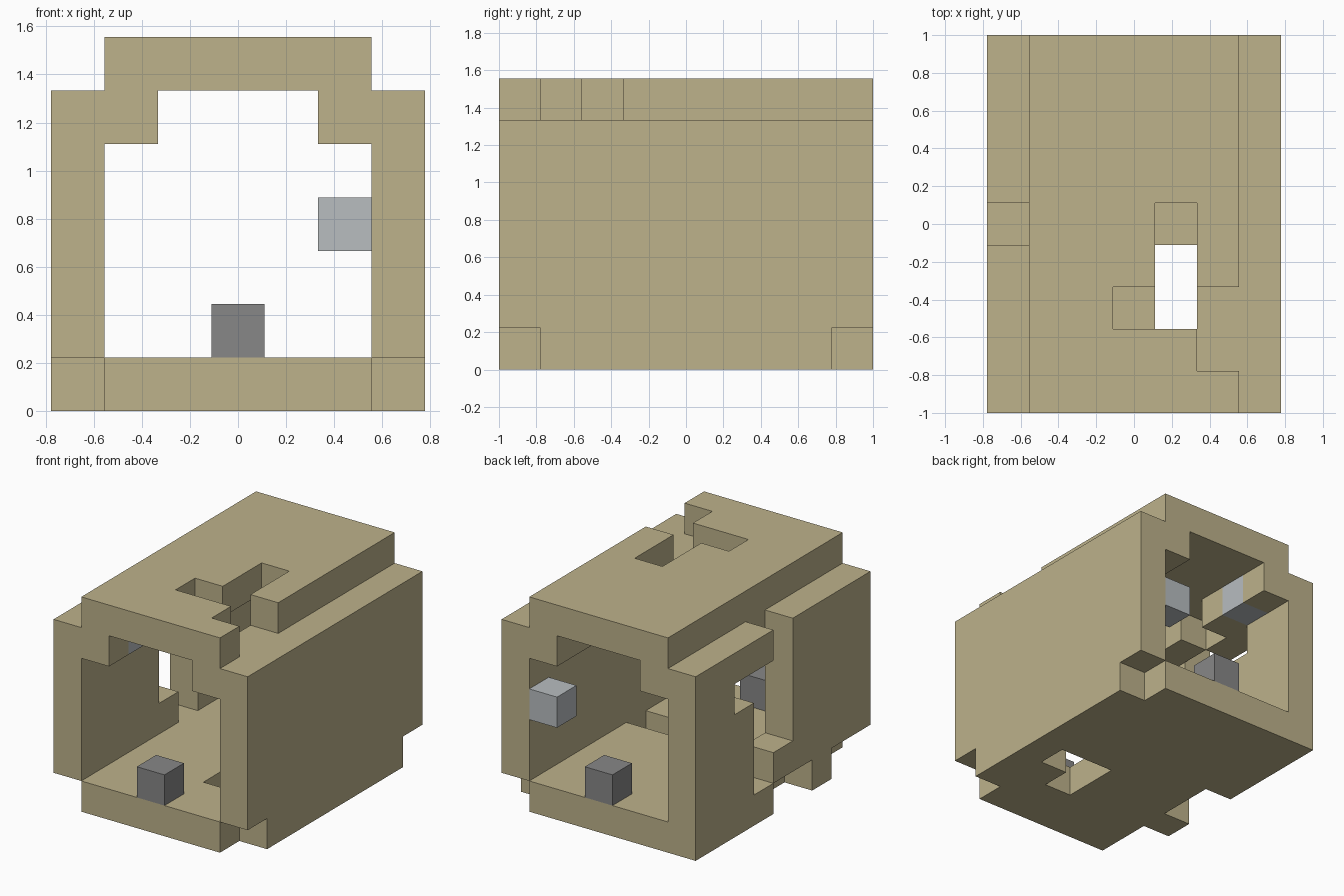
import bpy
import bmesh
import math
from itertools import product

UNIT = 2 / 9            # edge length of one block
SIZE = (7, 9, 7)        # blocks along x, y, z

if "Cube" in bpy.data.objects:
    bpy.data.objects.remove(bpy.data.objects["Cube"])


def material(name, rgb):
    mat = bpy.data.materials.new(name)
    mat.use_nodes = True
    mat.diffuse_color = (*rgb, 1)
    bsdf = mat.node_tree.nodes["Principled BSDF"]
    bsdf.inputs["Base Color"].default_value = (*rgb, 1)
    bsdf.inputs["Roughness"].default_value = 0.9
    return mat


def box(xs, ys, zs):
    """Set of block cells; every argument is an inclusive (first, last) pair."""
    return set(product(*(range(a, b + 1) for a, b in (xs, ys, zs))))


def build(name, cells, occupied, mat):
    """Mesh only the outer faces of a part, then merge flat areas."""
    bm = bmesh.new()
    for cell in sorted(cells):
        for axis, side in product(range(3), (0, 1)):
            neighbour = list(cell)
            neighbour[axis] += 2 * side - 1
            if tuple(neighbour) in occupied:
                continue
            ring = [(0, 0), (1, 0), (1, 1), (0, 1)]
            verts = []
            for u, v in ring if side else reversed(ring):
                p = list(cell)
                p[axis] += side
                p[(axis + 1) % 3] += u
                p[(axis + 2) % 3] += v
                verts.append(bm.verts.new((
                    (p[0] - SIZE[0] / 2) * UNIT,
                    (p[1] - SIZE[1] / 2) * UNIT,
                    p[2] * UNIT)))
            bm.faces.new(verts)
    bmesh.ops.remove_doubles(bm, verts=bm.verts, dist=UNIT / 100)
    bmesh.ops.dissolve_limit(bm, angle_limit=math.radians(1),
                             verts=bm.verts, edges=bm.edges)
    mesh = bpy.data.meshes.new(name)
    bm.to_mesh(mesh)
    bm.free()
    mesh.materials.append(mat)
    bpy.context.collection.objects.link(bpy.data.objects.new(name, mesh))


sand = material("sand", (0.509, 0.445, 0.258))
light_grey = material("light grey", (0.479, 0.509, 0.527))
dark_grey = material("dark grey", (0.242, 0.242, 0.242))

# Fittings set into the shell
ceiling_lamps = {(1, 1, 5), (1, 7, 5)}
wall_box = {(5, 8, 3)}
floor_boxes = {(3, 0, 1), (3, 8, 1)}

# Floor with a broken hole and missing edge blocks
floor = box((0, 6), (0, 8), (0, 0))
floor -= box((4, 4), (2, 3), (0, 0)) | {(5, 3, 0)}
floor -= {(6, 0, 0), (6, 8, 0)}
floor -= box((0, 0), (0, 1), (0, 0)) | box((0, 0), (3, 4), (0, 0))

# Walls, with a ragged breach on the right one
left_wall = box((6, 6), (0, 8), (1, 5))
right_wall = box((0, 0), (0, 8), (1, 5))
right_wall -= box((0, 0), (4, 4), (2, 5))
right_wall -= box((0, 0), (5, 5), (1, 4)) | {(0, 6, 4)}

# Stepped corners under the roof
left_shoulder = box((5, 5), (0, 8), (5, 5))
right_shoulder = box((1, 1), (0, 8), (5, 5)) - ceiling_lamps - {(1, 5, 5)}

# Roof with a jagged hole
roof = box((1, 5), (0, 8), (6, 6))
roof -= {(5, 1, 6)} | box((3, 5), (2, 2), (6, 6)) | box((4, 4), (3, 4), (6, 6))

parts = [
    ("floor", floor, sand),
    ("left_wall", left_wall, sand),
    ("right_wall", right_wall, sand),
    ("left_shoulder", left_shoulder, sand),
    ("right_shoulder", right_shoulder, sand),
    ("roof", roof, sand),
    ("ceiling_lamps", ceiling_lamps, light_grey),
    ("wall_box", wall_box, light_grey),
    ("floor_boxes", floor_boxes, dark_grey),
]
occupied = set().union(*(cells for _, cells, _ in parts))
for name, cells, mat in parts:
    build(name, cells, occupied, mat)
